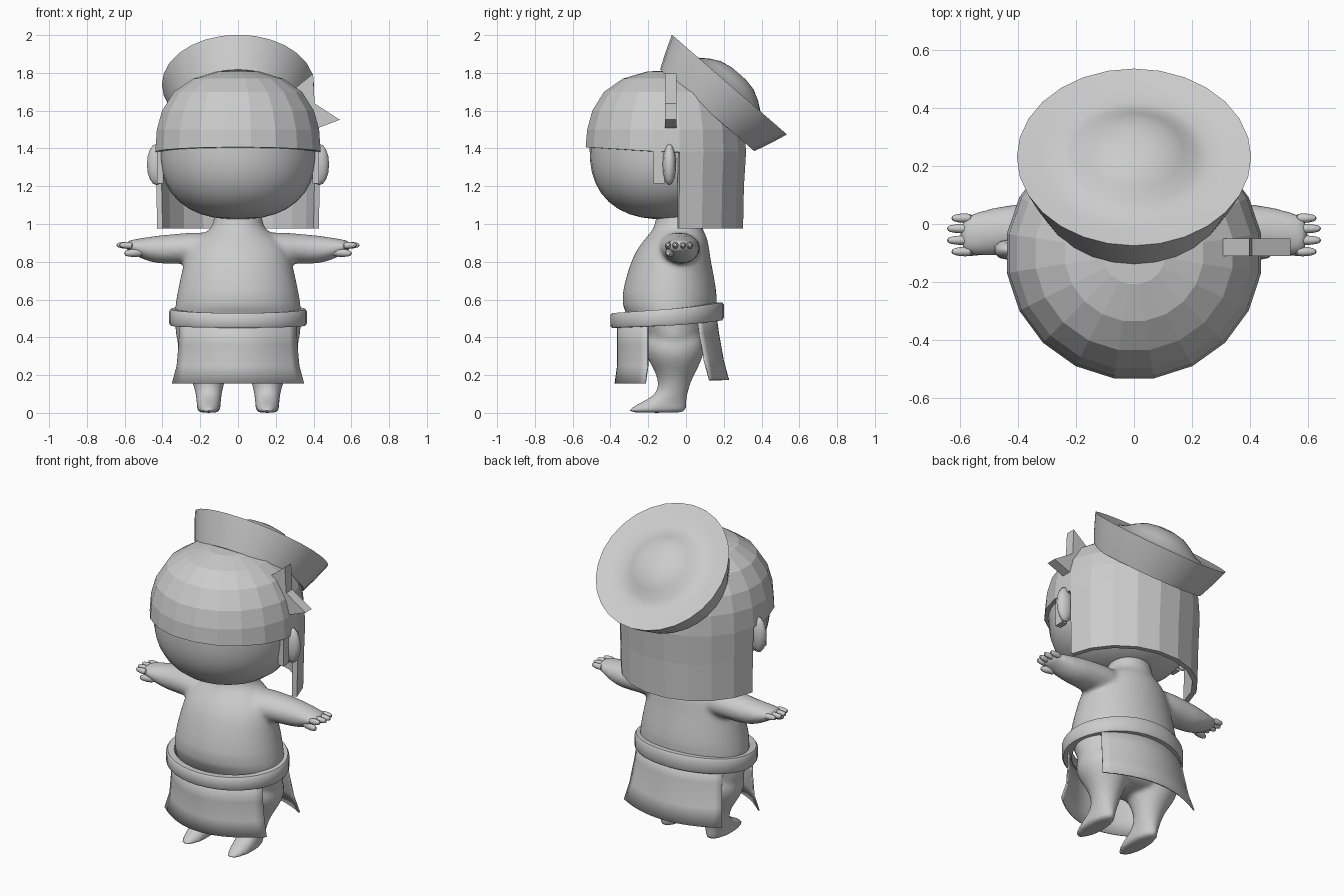
import bpy, bmesh, math
from mathutils import Vector, Matrix

if "Cube" in bpy.data.objects:
    bpy.data.objects.remove(bpy.data.objects["Cube"])

GREY = bpy.data.materials.new("plain_grey")
GREY.diffuse_color = (0.6, 0.6, 0.6, 1)
GREY.use_nodes = True
GREY.node_tree.nodes["Principled BSDF"].inputs["Base Color"].default_value = GREY.diffuse_color


def finish(name, bm, smooth=True, angle=40, thick=0, subsurf=0):
    """Turn a bmesh into a named object with shading and modifiers."""
    bmesh.ops.recalc_face_normals(bm, faces=bm.faces)
    me = bpy.data.meshes.new(name)
    bm.to_mesh(me)
    bm.free()
    me.materials.append(GREY)
    ob = bpy.data.objects.new(name, me)
    bpy.context.collection.objects.link(ob)
    if smooth:
        bpy.ops.object.select_all(action='DESELECT')
        ob.select_set(True)
        bpy.context.view_layer.objects.active = ob
        bpy.ops.object.shade_smooth_by_angle(angle=math.radians(angle))
    if thick:
        m = ob.modifiers.new("thickness", 'SOLIDIFY')
        m.thickness = thick
        m.offset = -1
    if subsurf:
        m = ob.modifiers.new("smooth", 'SUBSURF')
        m.levels = m.render_levels = subsurf
    return ob


def bridge(bm, a, b, closed=True):
    n = len(a)
    for i in range(n if closed else n - 1):
        j = (i + 1) % n
        bm.faces.new((a[i], a[j], b[j], b[i]))


def loft(name, rings, axis='Z', side=1, n=20):
    """Skin ellipses (x, y, z, r1, r2) lying across the given axis."""
    bm = bmesh.new()
    loops = []
    for x, y, z, r1, r2 in rings:
        loop = []
        for i in range(n):
            a = 2 * math.pi * i / n
            c, s = r1 * math.cos(a), r2 * math.sin(a)
            p = (x + c, y + s, z) if axis == 'Z' else (x, y + c, z + s)
            loop.append(bm.verts.new((p[0] * side, p[1], p[2])))
        loops.append(loop)
    for a, b in zip(loops, loops[1:]):
        bridge(bm, a, b)
    bm.faces.new(loops[0])
    bm.faces.new(loops[-1])
    return finish(name, bm, angle=60, subsurf=1)


def ellipsoid(name, centre, radii, u=32, v=20, power=2.0):
    """Ellipsoid; a power above 2 makes its side profile fuller."""
    bm = bmesh.new()
    bmesh.ops.create_uvsphere(bm, u_segments=u, v_segments=v, radius=1)
    for p in bm.verts:
        r = math.hypot(p.co.x, p.co.y)
        k = 1 / (r ** power + abs(p.co.z) ** power) ** (1 / power)
        p.co = [c * k * q + o for c, q, o in zip(p.co, radii, centre)]
    return finish(name, bm, angle=60)


def box(name, lo, hi):
    bm = bmesh.new()
    bmesh.ops.create_cube(bm, size=1)
    for p in bm.verts:
        p.co = [(a + b) / 2 + c * (b - a) for a, b, c in zip(lo, hi, p.co)]
    return finish(name, bm, smooth=False)


# Head, ears and the hair tabs in front of them
ellipsoid("head", (0, -0.11, 1.395), (0.415, 0.4, 0.37), power=2.4)
for s, side in ((1, "right"), (-1, "left")):
    ellipsoid(side + "_ear", (0.43 * s, -0.088, 1.315), (0.055, 0.036, 0.11), 10, 8)
    box(side + "_hair_tab", (min(0.395 * s, 0.43 * s), -0.172, 1.215),
        (max(0.395 * s, 0.43 * s), -0.115, 1.42))

# Torso with neck and hips
torso = loft("body", [(0, -0.06, 0.25, 0.17, 0.1), (0, -0.06, 0.29, 0.27, 0.15),
                      (0, -0.06, 0.37, 0.33, 0.172), (0, -0.07, 0.46, 0.335, 0.2),
                      (0, -0.09, 0.56, 0.34, 0.265), (0, -0.085, 0.7, 0.31, 0.24),
                      (0, -0.08, 0.8, 0.288, 0.213), (0, -0.068, 0.87, 0.265, 0.192),
                      (0, -0.05, 0.925, 0.22, 0.165), (0, -0.045, 0.96, 0.165, 0.14),
                      (0, -0.04, 0.99, 0.125, 0.122), (0, -0.04, 1.1, 0.135, 0.12)], n=28)

# Legs with feet, arms with hands
parts = []
for s, side in ((1, "right"), (-1, "left")):
    parts.append(loft(side + "_leg", [
        (0.16, -0.06, 0.44, 0.14, 0.15), (0.17, -0.06, 0.36, 0.16, 0.168),
        (0.17, -0.06, 0.29, 0.148, 0.15), (0.162, -0.055, 0.23, 0.115, 0.115),
        (0.155, -0.06, 0.16, 0.083, 0.083), (0.155, -0.075, 0.09, 0.068, 0.082),
        (0.155, -0.135, 0.045, 0.064, 0.138), (0.155, -0.155, 0.008, 0.062, 0.158),
        (0.155, -0.155, 0, 0.06, 0.155)], side=s))
    parts.append(loft(side + "_arm", [
        (0.08, -0.055, 0.865, 0.12, 0.09), (0.22, -0.035, 0.872, 0.115, 0.088),
        (0.32, -0.025, 0.87, 0.1, 0.08), (0.43, -0.02, 0.863, 0.09, 0.078),
        (0.51, -0.03, 0.87, 0.082, 0.057), (0.57, -0.037, 0.883, 0.073, 0.034),
        (0.6, -0.037, 0.885, 0.055, 0.02)], 'X', s, 16))
    for k, (y, tip) in enumerate(((-0.095, 0.63), (-0.056, 0.645), (-0.016, 0.645), (0.02, 0.63))):
        loft(f"{side}_finger_{k}", [(0.55, y, 0.885, 0.02, 0.022), (tip - 0.025, y, 0.888, 0.018, 0.019),
                                    (tip, y, 0.888, 0.008, 0.009)], 'X', s, 8)
    loft(side + "_thumb", [(0.49, -0.075, 0.855, 0.03, 0.03), (0.57, -0.092, 0.845, 0.024, 0.024),
                           (0.605, -0.095, 0.845, 0.01, 0.012)], 'X', s, 8)

# Fuse limbs and torso into one soft skin
bpy.ops.object.select_all(action='DESELECT')
for ob in parts + [torso]:
    ob.select_set(True)
bpy.context.view_layer.objects.active = torso
bpy.ops.object.join()
fuse = torso.modifiers.new("fuse", 'REMESH')
fuse.mode, fuse.voxel_size, fuse.use_smooth_shade = 'VOXEL', 0.013, True
soft = torso.modifiers.new("soften", 'SMOOTH')
soft.factor, soft.iterations = 0.5, 8

# Faceted hair: round cap plus a curtain around the back
SEG, CY = 20, -0.1
profile = [(0.443, 1.4), (0.435, 1.5), (0.407, 1.6), (0.343, 1.7), (0.24, 1.77), (0.11, 1.807)]
bm = bmesh.new()
angles = [math.radians(9 + 360 / SEG * i) for i in range(SEG)]
rings = []
for k, (r, z) in enumerate(profile):
    ring = []
    for a in angles:
        zz = 1.38 + 0.027 * max(0, -math.sin(a)) if k == 0 else z
        ry = r * (0.985 if math.sin(a) < 0 else 0.955)
        ring.append(bm.verts.new((r * math.cos(a), CY + ry * math.sin(a), zz)))
    rings.append(ring)
for a, b in zip(rings, rings[1:]):
    bridge(bm, a, b)
top = bm.verts.new((0, CY, 1.813))
for i in range(SEG):
    bm.faces.new((rings[-1][i], rings[-1][(i + 1) % SEG], top))
upper = rings[0][:SEG // 2]
for r, z in ((0.438, 1.2), (0.433, 0.975)):
    lower = [bm.verts.new((r * math.cos(a), CY + 0.94 * r * math.sin(a), z))
             for a in angles[:SEG // 2]]
    bridge(bm, lower, upper, closed=False)
    upper = lower
finish("hair", bm, smooth=False, thick=0.03)

# Tilted hat: flared side, flat top and a soft dome
bm = bmesh.new()
hat_profile = [(0.33, -0.18), (0.367, -0.095), (0.403, 0), (0.32, -0.01), (0.26, -0.012), (0.215, 0.002),
               (0.17, 0.035), (0.115, 0.064), (0.05, 0.077)]
tilt = Matrix.Translation((0, 0.23, 1.738)) @ Matrix.Rotation(math.atan2(-0.52, 0.6), 4, 'X')
loops = [[bm.verts.new(tilt @ Vector((r * math.cos(i * math.pi / 14), r * math.sin(i * math.pi / 14), h)))
          for i in range(28)] for r, h in hat_profile]
for a, b in zip(loops, loops[1:]):
    bridge(bm, a, b)
bm.faces.new(loops[0])
bm.faces.new(loops[-1])
finish("hat", bm, angle=45)

# Star ornament on the side of the hair
bm = bmesh.new()
star = []
for i in range(10):
    a = math.radians(-6 + 36 * i)
    r = 0.24 if i % 2 == 0 else 0.122
    star.append(bm.verts.new((0.3 + r * math.cos(a), -0.11, 1.577 + r * math.sin(a))))
face = bm.faces.new(star)
ext = bmesh.ops.extrude_face_region(bm, geom=[face])
bmesh.ops.translate(bm, vec=(0, 0.06, 0), verts=[v for v in ext["geom"] if isinstance(v, bmesh.types.BMVert)])
finish("star_ornament", bm, smooth=False)

# Belt: rounded band that rises towards the back
bm = bmesh.new()
section = [(-0.008, 0.0), (0, 0.012), (0, 0.075), (-0.008, 0.087), (-0.045, 0.087), (-0.055, 0.07), (-0.055, 0.0)]
loops = []
for i in range(36):
    a = 2 * math.pi * i / 36
    s = math.sin(a)
    lift = 0.45 + 0.012 * (s + 1) + 0.016 * max(0, s) ** 2
    loops.append([bm.verts.new(((0.365 + d) * math.cos(a), -0.1 + (0.3 + d) * s,
                                lift + h * (1 + 0.1 * s))) for d, h in section])
for i in range(36):
    bridge(bm, loops[i], loops[(i + 1) % 36])
finish("belt", bm, angle=50)


# Curved cloth panels hanging from the belt
def panel(name, rows, bow, cols=16):
    bm = bmesh.new()
    grid = []
    for w, y, z in rows:
        grid.append([bm.verts.new((w * u, y + bow * u * u, z))
                     for u in (-1 + 2 * i / cols for i in range(cols + 1))])
    for a, b in zip(grid, grid[1:]):
        bridge(bm, a, b, closed=False)
    finish(name, bm, angle=60, thick=0.008)


panel("front_cloth", [(0.31, -0.365, 0.49), (0.315, -0.365, 0.36),
                      (0.325, -0.365, 0.25), (0.35, -0.378, 0.157)], 0.16)
panel("back_cloth", [(0.29, 0.16, 0.53), (0.3, 0.175, 0.42),
                     (0.315, 0.2, 0.28), (0.335, 0.228, 0.175)], -0.1)
